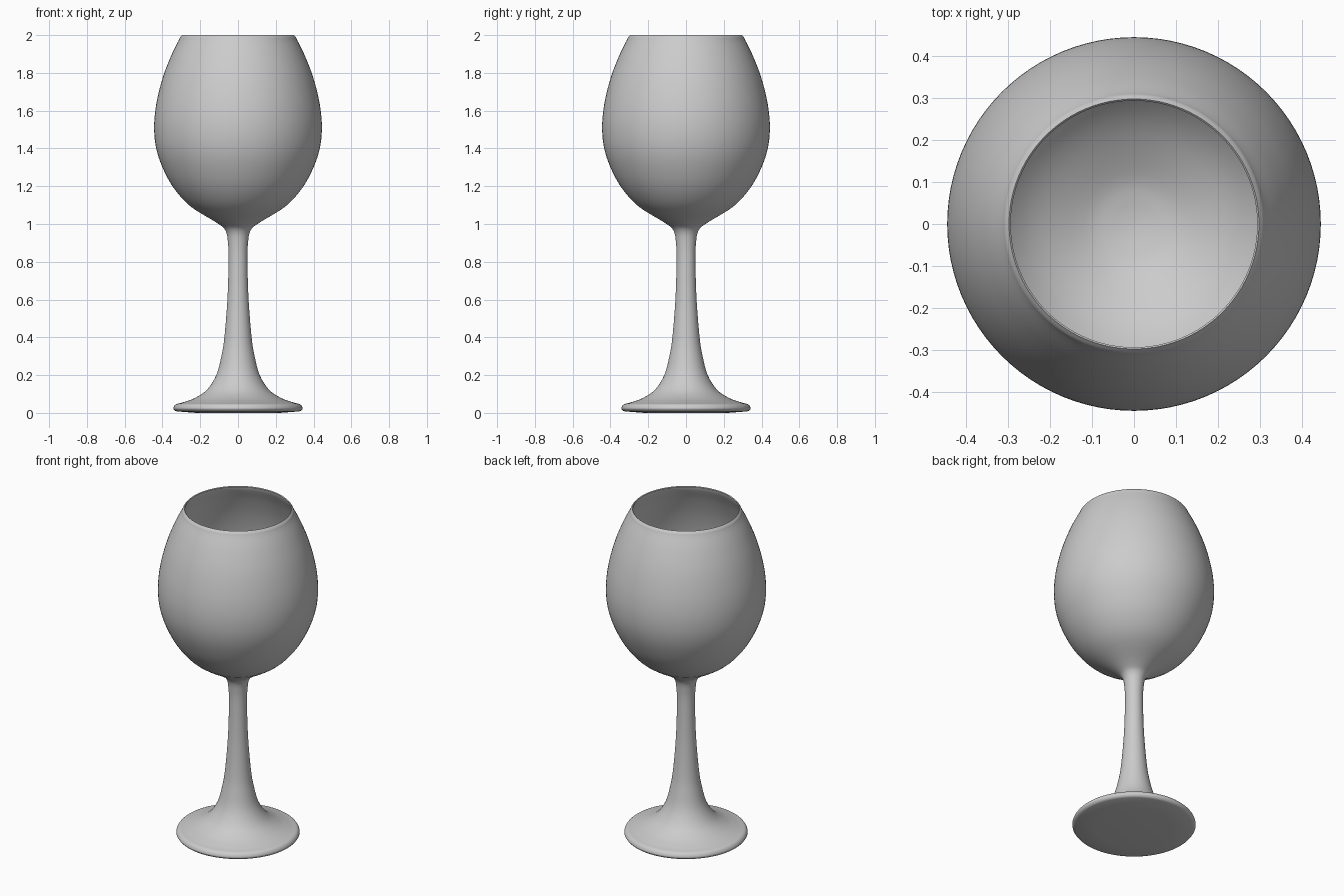
import bpy, bmesh, math
from mathutils import Vector

if "Cube" in bpy.data.objects:
    bpy.data.objects.remove(bpy.data.objects["Cube"])

SEGMENTS = 96


def smooth_curve(points, steps=4):
    """Catmull-Rom curve through (radius, height) points."""
    p = [Vector(q) for q in points]
    p = [2 * p[0] - p[1]] + p + [2 * p[-1] - p[-2]]
    out = []
    for i in range(1, len(p) - 2):
        a, b, c, d = p[i - 1:i + 3]
        for s in range(steps):
            t = s / steps
            out.append(0.5 * (2 * b + (c - a) * t + (2 * a - 5 * b + 4 * c - d) * t**2
                              + (3 * b - a - 3 * c + d) * t**3))
    return out + [p[-2]]


def lathe(name, profile):
    bm = bmesh.new()
    verts = [bm.verts.new((r, 0, z)) for r, z in profile]
    edges = [bm.edges.new(pair) for pair in zip(verts, verts[1:])]
    bmesh.ops.spin(bm, geom=verts + edges, cent=(0, 0, 0), axis=(0, 0, 1),
                   angle=math.tau, steps=SEGMENTS)
    bmesh.ops.remove_doubles(bm, verts=bm.verts, dist=1e-4)
    bmesh.ops.recalc_face_normals(bm, faces=bm.faces)
    mesh = bpy.data.meshes.new(name)
    bm.to_mesh(mesh)
    bm.free()
    obj = bpy.data.objects.new(name, mesh)
    bpy.context.collection.objects.link(obj)
    bpy.context.view_layer.objects.active = obj
    obj.select_set(True)
    bpy.ops.object.shade_smooth_by_angle(angle=math.radians(50))
    return obj


# Underside and rounded edge of the foot
underside = [Vector((0, 0)), Vector((0.22, 0)), Vector((0.325, 0.008))]
foot_edge = smooth_curve([(0.335, 0.012), (0.342, 0.025), (0.33, 0.045), (0.30, 0.053)])

# Flared foot top, stem and outside of the bowl
outside = smooth_curve([
    (0.30, 0.053), (0.23, 0.078), (0.165, 0.122), (0.115, 0.2), (0.088, 0.3),
    (0.072, 0.4), (0.056, 0.6), (0.05, 0.8), (0.053, 0.9), (0.066, 0.965),
    (0.11, 1.005), (0.25, 1.092), (0.34, 1.19), (0.40, 1.3), (0.433, 1.4),
    (0.444, 1.5), (0.438, 1.6), (0.419, 1.7), (0.39, 1.8), (0.35, 1.9),
    (0.315, 1.97), (0.307, 1.988), (0.297, 2.0)])

# Inside of the bowl, following the outer wall at a thin offset
inside = smooth_curve([
    (0.293, 1.996), (0.302, 1.97), (0.337, 1.9), (0.377, 1.8), (0.406, 1.7),
    (0.425, 1.6), (0.431, 1.5), (0.42, 1.4), (0.388, 1.305), (0.33, 1.205),
    (0.243, 1.11), (0.12, 1.035), (0.05, 1.015), (0, 1.01)])

lathe("wine_glass", underside + foot_edge + outside[1:] + inside)
